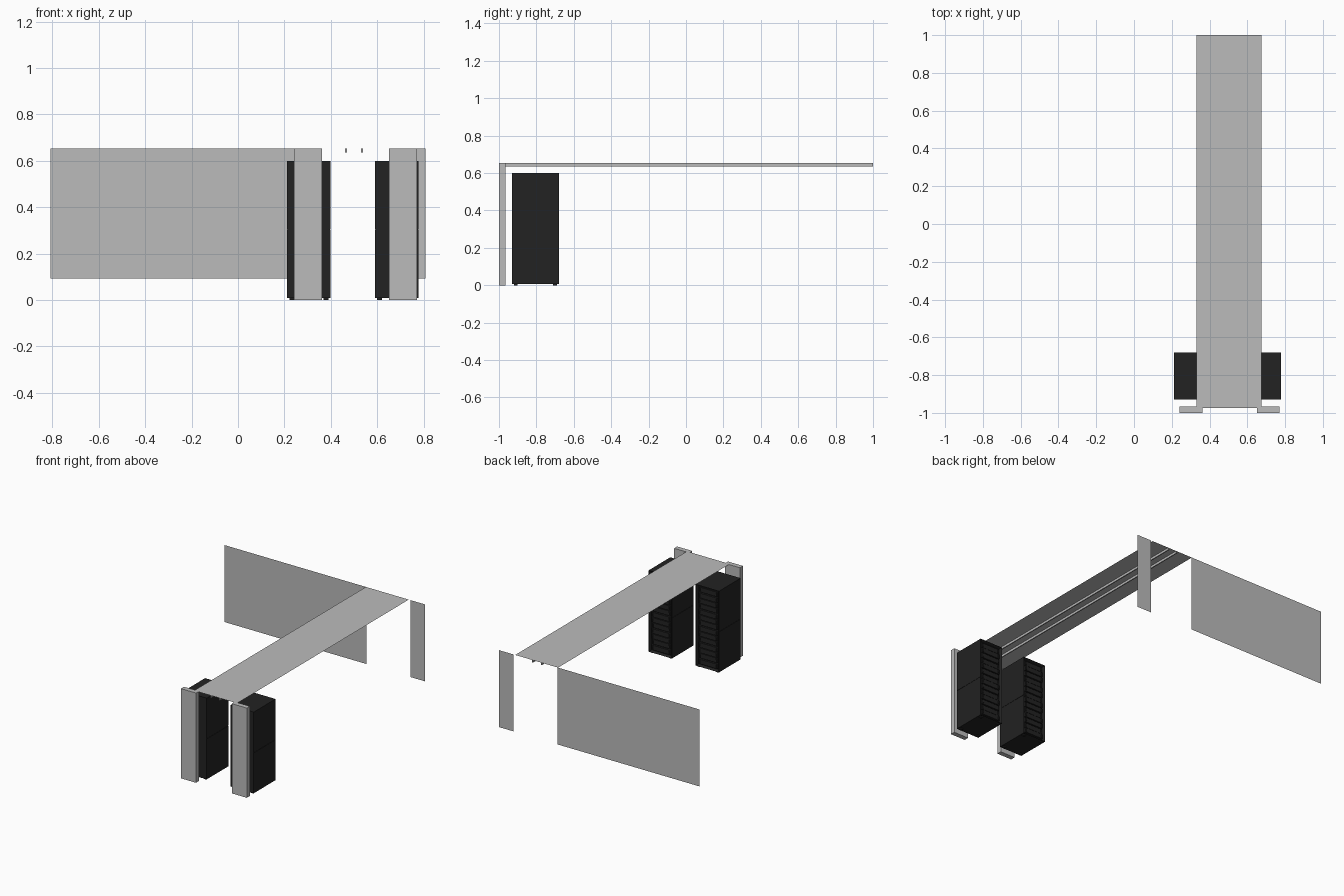
import bpy, bmesh
from mathutils import Vector

cube = bpy.data.objects.get("Cube")
if cube:
    bpy.data.objects.remove(cube, do_unlink=True)


def make_material(name, value):
    mat = bpy.data.materials.new(name)
    mat.use_nodes = True
    color = (value, value, value, 1)
    mat.diffuse_color = color
    mat.node_tree.nodes["Principled BSDF"].inputs["Base Color"].default_value = color
    return mat


GREY = make_material("light grey", 0.5)
BLACK = make_material("rack black", 0.016)
TOP = 0.653


def finish(name, bm, mat):
    mesh = bpy.data.meshes.new(name)
    bm.to_mesh(mesh)
    bm.free()
    mesh.materials.append(mat)
    obj = bpy.data.objects.new(name, mesh)
    bpy.context.collection.objects.link(obj)
    return obj


def add_box(bm, lo, hi):
    lo, hi = Vector(lo), Vector(hi)
    verts = bmesh.ops.create_cube(bm, size=1)["verts"]
    for v in verts:
        v.co = (lo + hi) / 2 + v.co * (hi - lo)
    return verts


def box(name, lo, hi, mat):
    bm = bmesh.new()
    add_box(bm, lo, hi)
    return finish(name, bm, mat)


def sheet(name, corners, mat):
    bm = bmesh.new()
    bm.faces.new([bm.verts.new(c) for c in corners])
    return finish(name, bm, mat)


# Back wall sheets, leaving a doorway under the ceiling strip
for name, x0, x1 in (("wall_end", -0.807, -0.497), ("wall_long", -0.497, 0.333),
                     ("wall_short", 0.69, 0.807)):
    sheet(name, [(x0, 1, 0.093), (x1, 1, 0.093), (x1, 1, TOP), (x0, 1, TOP)], GREY)

# Ceiling strip with two hanging rails
sheet("ceiling", [(0.33, -0.975, TOP), (0.675, -0.975, TOP),
                  (0.675, 1, TOP), (0.33, 1, TOP)], GREY)
for side, x in (("right", 0.465), ("left", 0.535)):
    box("ceiling_rail_" + side, (x - 0.004, -0.975, 0.636), (x + 0.004, 1, TOP - 0.0005), GREY)

# Front pillars
for side, x in (("right", 0.241), ("left", 0.65)):
    box("pillar_" + side, (x, -1, 0), (x + 0.121, -0.965, TOP), GREY)


def rack(side, x0):
    x1, y0, y1, z0, z1 = x0 + 0.188, -0.93, -0.68, 0.008, 0.599

    # Cabinet with a recessed bay at the back
    bm = bmesh.new()
    add_box(bm, (x0 + 0.002, y0, z0), (x1 - 0.002, y1, z1))
    bay = [f for f in bm.faces if f.calc_center_median().y > y1 - 0.001]
    bmesh.ops.inset_region(bm, faces=bay, thickness=0.012, depth=0)
    bmesh.ops.translate(bm, verts=list(bay[0].verts), vec=(0, -0.02, 0))
    finish("rack_cabinet_" + side, bm, BLACK)

    # Split side panels and short feet
    bm = bmesh.new()
    for x in (x0, x1 - 0.002):
        for lo, hi in ((z0, 0.302), (0.304, z1)):
            add_box(bm, (x, y0, lo), (x + 0.002, y1, hi))
    for x in (x0 + 0.01, x1 - 0.03):
        for y in (y0 + 0.01, y1 - 0.03):
            add_box(bm, (x, y, 0), (x + 0.02, y + 0.02, z0))
    finish("rack_panels_" + side, bm, BLACK)

    # Stacked equipment units with handles
    bm = bmesh.new()
    count = 14
    step = (z1 - z0 - 0.03) / count
    for i in range(count):
        z = z0 + 0.015 + i * step
        face = y1 - (0.006, 0.012, 0.008)[i % 3]
        add_box(bm, (x0 + 0.018, y1 - 0.021, z + 0.003), (x1 - 0.018, face, z + step - 0.003))
        for x in (x0 + 0.025, x1 - 0.031):
            add_box(bm, (x, face - 0.001, z + 0.01), (x + 0.006, face + 0.005, z + step - 0.01))
    finish("rack_units_" + side, bm, BLACK)


rack("right", 0.211)
rack("left", 0.59)
